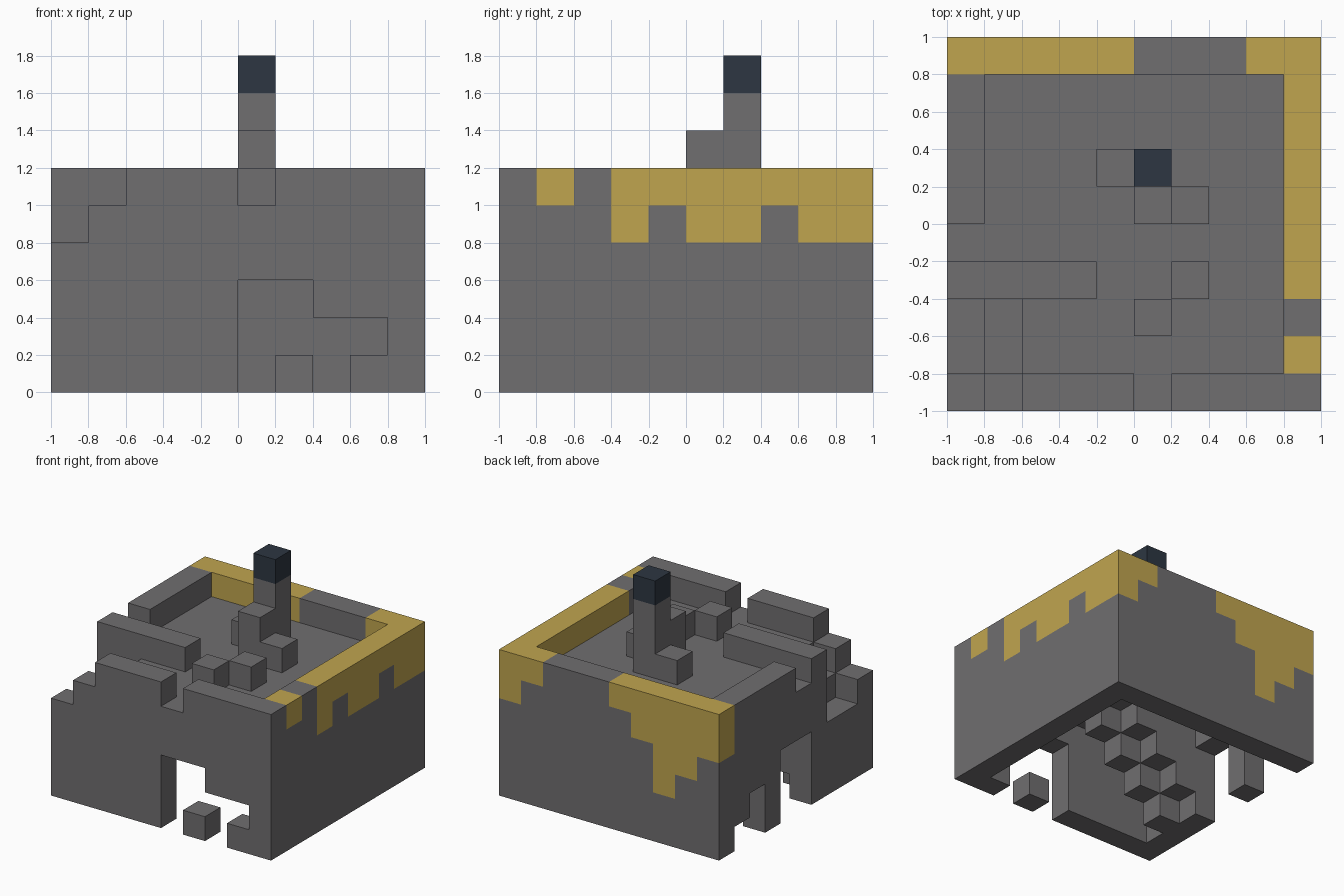
import bpy
import bmesh
from mathutils import Vector

cube = bpy.data.objects.get("Cube")
if cube:
    bpy.data.objects.remove(cube, do_unlink=True)

CELL = 0.2
ORIGIN = Vector((-1, -1, 0))


def make_material(name, color):
    mat = bpy.data.materials.new(name)
    mat.use_nodes = True
    mat.diffuse_color = (*color, 1)
    mat.node_tree.nodes["Principled BSDF"].inputs["Base Color"].default_value = (*color, 1)
    return mat


MATERIALS = [
    make_material("stone grey", (0.162, 0.156, 0.162)),
    make_material("ochre gold", (0.527, 0.376, 0.078)),
    make_material("dark slate blue", (0.026, 0.037, 0.054)),
]
STONE, GOLD, SLATE = range(3)


def block(x, y, z):
    """Grid cells filling half-open ranges; a single number means one cell."""
    spans = [range(s, s + 1) if isinstance(s, int) else range(*s) for s in (x, y, z)]
    return {(i, j, k) for i in spans[0] for j in spans[1] for k in spans[2]}


parts = {}
WALL = (0, 6)

# Front wall: crumbled corner, roof notch and broken doorway
parts["front_wall"] = (block((0, 10), 0, WALL)
                       - block(0, 0, (4, 6)) - block(1, 0, 5) - block(5, 0, 5)
                       - block((5, 7), 0, (0, 3)) - block(7, 0, (0, 2)) - block(8, 0, 1))
parts["loose_block"] = block(6, 0, 0)

# Solid back and left walls
parts["back_wall"] = block((0, 10), 9, WALL)
parts["left_wall"] = block(9, (1, 9), WALL)

# Right wall: lowered top near the front and ragged openings below
parts["right_wall"] = (block(0, (1, 9), WALL)
                       - block(0, (1, 3), (3, 6)) - block(0, 4, 5)
                       - block(0, (4, 6), (0, 3)) - block(0, 7, (0, 2)) - block(0, 8, 0))

# Roof deck, with the corner that steps down cut away
parts["roof_deck"] = block((1, 9), (1, 9), 4) - block(1, (1, 3), 4)

# Inner stair: two stepped rows under the deck, plus the low corner step
stair = block(1, 1, 3)
for i in range(1, 5):
    stair |= block(i, 2, (i - 1, 4)) | block(i, 3, (i, 4))
parts["inner_stair"] = stair

# Raised pieces on the roof
parts["roof_parapet"] = block((1, 4), 3, 5)
parts["roof_blocks"] = block(5, 2, 5) | block(6, 3, 5)
parts["chimney"] = block(5, 6, (5, 8)) | block(5, 5, (5, 7)) | block(6, 5, 5) | block(4, 6, 5)
parts["chimney_cap"] = block(5, 6, 8)

# Gold drips: how many cells each column runs down from the wall top
back_drips = [2, 3, 4, 2, 1, 0, 0, 0, 1, 2]
left_drips = [0, 1, 0, 2, 1, 2, 2, 1, 2, 2]


def material_of(cell, name):
    i, j, k = cell
    if name == "chimney_cap":
        return SLATE
    if name == "back_wall" and k >= 6 - back_drips[i]:
        return GOLD
    if name == "left_wall" and k >= 6 - left_drips[j]:
        return GOLD
    return STONE


solid = set().union(*parts.values())


def build(name, cells):
    """Mesh of the outward faces of a part, flat shaded."""
    bm = bmesh.new()
    for cell in sorted(cells):
        centre = ORIGIN + CELL * (Vector(cell) + Vector((0.5, 0.5, 0.5)))
        for axis in range(3):
            for sign in (-1, 1):
                step = [0, 0, 0]
                step[axis] = sign
                if tuple(a + b for a, b in zip(cell, step)) in solid:
                    continue
                n = Vector(step)
                u = Vector([float(a == (axis + 1) % 3) for a in range(3)])
                v = n.cross(u)
                corners = (n - u - v, n + u - v, n + u + v, n - u + v)
                face = bm.faces.new([bm.verts.new(centre + c * CELL / 2) for c in corners])
                face.material_index = material_of(cell, name)
    bmesh.ops.remove_doubles(bm, verts=bm.verts[:], dist=0.001)
    mesh = bpy.data.meshes.new(name)
    bm.to_mesh(mesh)
    bm.free()
    for mat in MATERIALS:
        mesh.materials.append(mat)
    bpy.context.collection.objects.link(bpy.data.objects.new(name, mesh))


for part_name, part_cells in parts.items():
    build(part_name, part_cells)
